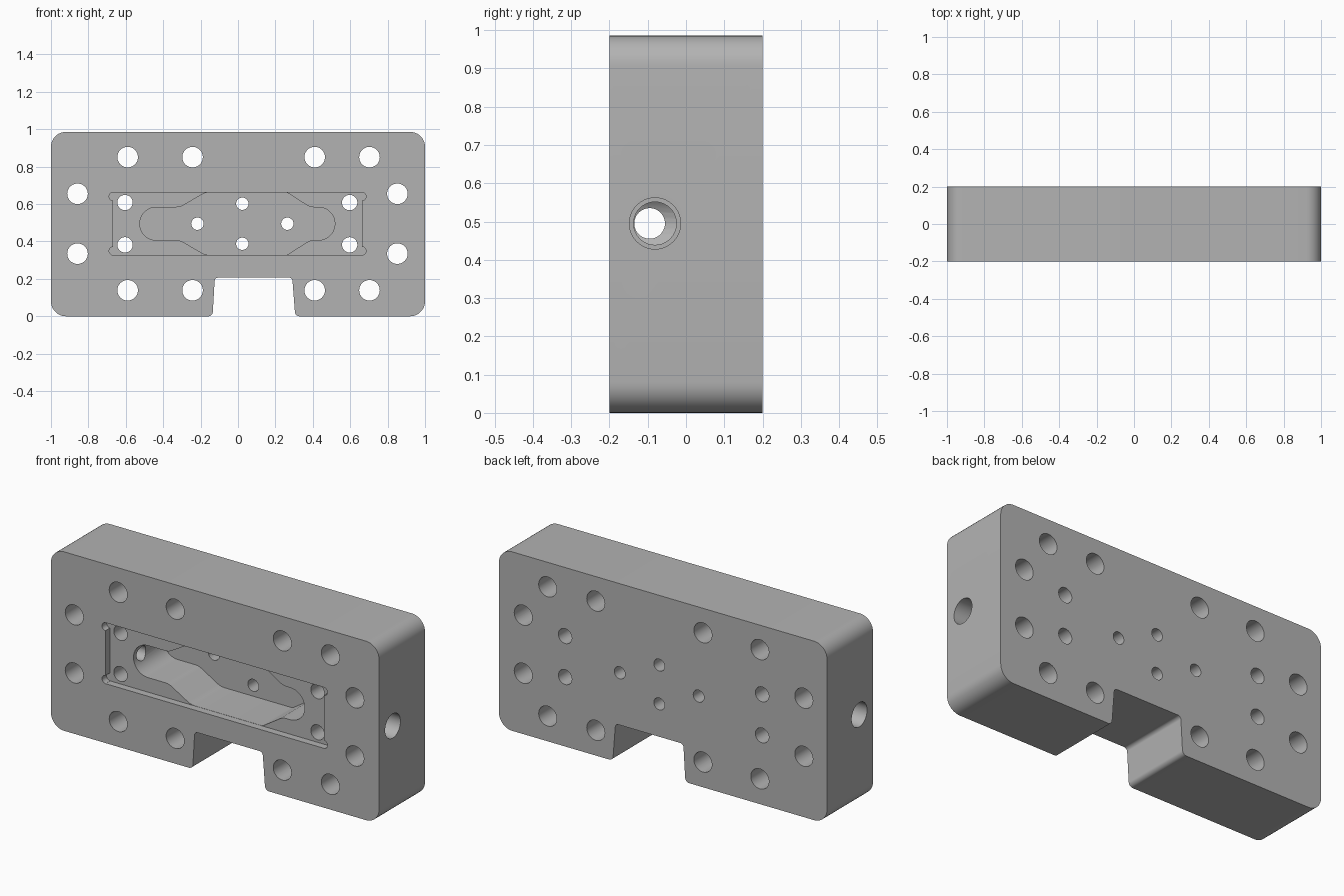
import bpy, bmesh, math
from mathutils import Vector, Matrix

cube = bpy.data.objects.get("Cube")
if cube:
    bpy.data.objects.remove(cube, do_unlink=True)

MID = 0.495      # height of the horizontal symmetry line
TOP = 2 * MID
HALF = 0.2       # half thickness

metal = bpy.data.materials.new("grey metal")
metal.use_nodes = True
GREY = (0.45, 0.45, 0.45, 1)
metal.diffuse_color = GREY
metal.node_tree.nodes["Principled BSDF"].inputs["Base Color"].default_value = GREY


def rounded(corners):
    """Closed outline from (x, z, fillet radius) corners."""
    out = []
    n = len(corners)
    for i, (x, z, r) in enumerate(corners):
        p = Vector((x, z))
        if r == 0:
            out.append(p)
            continue
        a = (Vector(corners[i - 1][:2]) - p).normalized()
        b = (Vector(corners[(i + 1) % n][:2]) - p).normalized()
        half = a.angle(b) / 2
        centre = p + (a + b).normalized() * (r / math.sin(half))
        start = p + a * (r / math.tan(half)) - centre
        end = p + b * (r / math.tan(half)) - centre
        sweep = math.atan2(start.x * end.y - start.y * end.x, start.dot(end))
        steps = max(3, int(abs(sweep) / 0.16))
        for k in range(steps + 1):
            t = sweep * k / steps
            out.append(centre + Matrix.Rotation(t, 2) @ start)
    return out


def new_object(name, bm):
    bmesh.ops.recalc_face_normals(bm, faces=bm.faces)
    mesh = bpy.data.meshes.new(name)
    bm.to_mesh(mesh)
    bm.free()
    mesh.materials.append(metal)
    obj = bpy.data.objects.new(name, mesh)
    bpy.context.collection.objects.link(obj)
    return obj


def prism(name, outline, y0, y1):
    bm = bmesh.new()
    face = bm.faces.new([bm.verts.new((p[0], y0, p[1])) for p in outline])
    ext = bmesh.ops.extrude_face_region(bm, geom=[face])
    verts = [v for v in ext["geom"] if isinstance(v, bmesh.types.BMVert)]
    bmesh.ops.translate(bm, verts=verts, vec=(0, y1 - y0, 0))
    return new_object(name, bm)


def cylinder(name, radius, start, end):
    start, end = Vector(start), Vector(end)
    axis = end - start
    bm = bmesh.new()
    turn = axis.to_track_quat('Z', 'Y').to_matrix().to_4x4()
    bmesh.ops.create_cone(bm, cap_ends=True, segments=40, radius1=radius, radius2=radius,
                          depth=axis.length,
                          matrix=Matrix.Translation((start + end) / 2) @ turn)
    return new_object(name, bm)


# Body: rounded plate with a tapered notch in the lower edge
body = prism("mounting_block", rounded([
    (-1, 0, 0.08), (-0.136, 0, 0.025), (-0.124, 0.207, 0.02), (0.29, 0.207, 0.02),
    (0.306, 0, 0.025), (1, 0, 0.08), (1, TOP - 0.004, 0.08), (-1, TOP - 0.004, 0.08)]),
    -HALF, HALF)
cutters = []

# Shallow front pocket with relieved corners
FLOOR = -HALF + 0.04
H = 0.168
cutters.append(prism("pocket_cutter", [(-0.668, MID - H), (0.664, MID - H),
                                       (0.664, MID + H), (-0.668, MID + H)], -0.3, FLOOR))
for x in (-0.667, 0.663):
    for s in (-1, 1):
        z = MID + s * (H - 0.0225)
        cutters.append(cylinder("relief_cutter", 0.022, (x, -0.3, z), (x, FLOOR, z)))

# Deep slot: rounded ends flaring to a wide middle
R = 0.088
upper = [(0.518, R, R * 0.995), (0.385, R, 0.07), (0.262, H - 0.001, 0.03),
         (-0.175, H - 0.001, 0.08), (-0.31, R, 0.07), (-0.525, R, R * 0.995)]
slot = [(x, MID + h, r) for x, h, r in upper]
slot += [(x, MID - h, r) for x, h, r in reversed(upper)]
cutters.append(prism("slot_cutter", rounded(slot), -0.31, 0.1))

# Holes through the thickness, mirrored about the middle line
holes = [(x, 0.356, 0.055) for x in (-0.59, -0.243, 0.41, 0.703)]
holes += [(x, 0.16, 0.055) for x in (-0.858, 0.852)]
holes += [(x, 0.113, 0.041) for x in (-0.604, 0.597)]
holes += [(0.023, 0.107, 0.033), (-0.217, 0, 0.033), (0.264, 0, 0.033)]
for x, h, r in holes:
    for s in ((-1, 1) if h else (1,)):
        z = MID + s * h
        cutters.append(cylinder("hole_cutter", r, (x, -0.35, z), (x, 0.35, z)))

# Stepped side bores leading into the slot
for s, r, y in ((1, 0.056, -0.081), (-1, 0.04, -0.095)):
    cutters.append(cylinder("side_bore_cutter", 0.067, (s * 1.1, -0.081, MID),
                            (s * 0.75, -0.081, MID)))
    cutters.append(cylinder("side_passage_cutter", r, (s * 0.8, y, MID), (s * 0.43, y, MID)))

# Cut everything, then drop the cutters
bpy.ops.object.select_all(action='DESELECT')
bpy.context.view_layer.objects.active = body
body.select_set(True)
for c in cutters:
    c.hide_render = True
    mod = body.modifiers.new("cut", 'BOOLEAN')
    mod.operation = 'DIFFERENCE'
    mod.solver = 'EXACT'
    mod.object = c
    bpy.ops.object.modifier_apply(modifier=mod.name)
    bpy.data.objects.remove(c, do_unlink=True)

bpy.ops.object.shade_smooth_by_angle(angle=math.radians(30))
